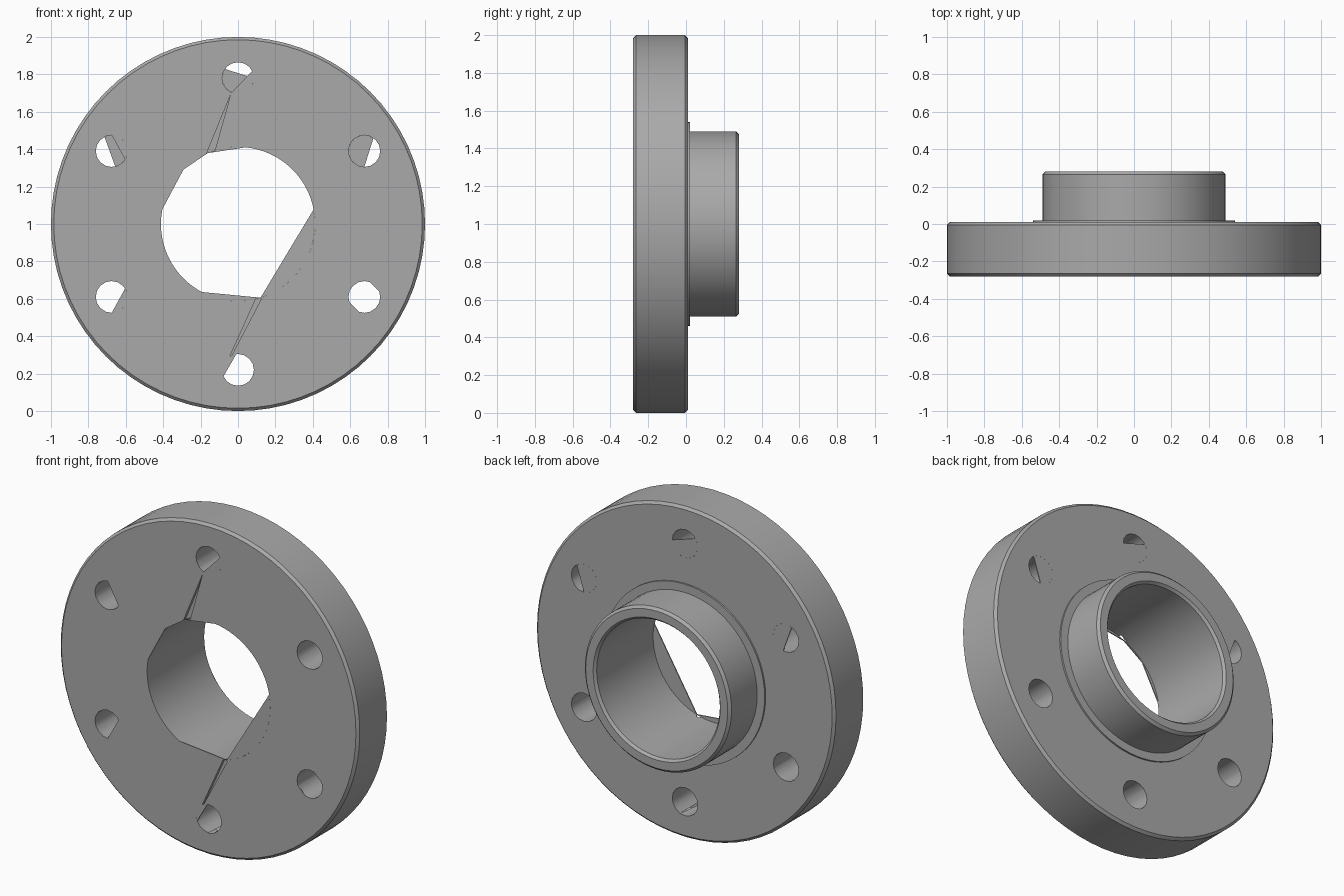
import bpy, bmesh, math
from mathutils import Matrix, Vector

cube = bpy.data.objects.get("Cube")
if cube:
    bpy.data.objects.remove(cube, do_unlink=True)

FRONT, BACK = -0.28, 0.01
BORE, BOLT, PITCH = 0.412, 0.085, 0.78

steel = bpy.data.materials.new("grey_steel")
steel.use_nodes = True
GREY = (0.4, 0.4, 0.4, 1)
steel.diffuse_color = GREY
steel.node_tree.nodes["Principled BSDF"].inputs["Base Color"].default_value = GREY


def finish(name, bm, helper=False):
    bmesh.ops.recalc_face_normals(bm, faces=bm.faces)
    mesh = bpy.data.meshes.new(name)
    bm.to_mesh(mesh)
    bm.free()
    mesh.materials.append(steel)
    obj = bpy.data.objects.new(name, mesh)
    bpy.context.collection.objects.link(obj)
    obj.hide_render = helper
    return obj


def prism(bm, points, y0, y1):
    """Extrude an (x, z) outline along y; z is given about the centre."""
    face = bm.faces.new([bm.verts.new((x, y0, z + 1)) for x, z in points])
    new = bmesh.ops.extrude_face_region(bm, geom=[face])["geom"]
    moved = [v for v in new if isinstance(v, bmesh.types.BMVert)]
    bmesh.ops.translate(bm, verts=moved, vec=(0, y1 - y0, 0))


def arc(centre, radius, start, end, steps):
    angles = [math.radians(start + (end - start) * i / steps) for i in range(steps + 1)]
    return [(centre[0] + radius * math.cos(a), centre[1] + radius * math.sin(a)) for a in angles]


def bolt_centre(degrees):
    a = math.radians(degrees)
    return PITCH * math.cos(a), PITCH * math.sin(a)


# Flange and hub: one turned profile of (radius, depth)
profile = [(BORE, FRONT), (0.985, FRONT), (1, -0.265), (1, -0.005), (0.985, BACK),
           (0.54, BACK), (0.54, 0.02), (0.49, 0.02), (0.49, 0.265), (0.475, 0.28),
           (0.425, 0.28), (BORE, 0.265)]
bm = bmesh.new()
verts = [bm.verts.new((r, y, 1)) for r, y in profile]
edges = [bm.edges.new((v, verts[(i + 1) % len(verts)])) for i, v in enumerate(verts)]
bmesh.ops.spin(bm, geom=verts + edges, cent=(0, 0, 1), axis=(0, 1, 0),
               angle=math.tau, steps=72)
bmesh.ops.remove_doubles(bm, verts=bm.verts, dist=0.0005)
flange = finish("hubbed_flange", bm)

# Bolt holes and the two narrow front grooves
bm = bmesh.new()
for k in range(6):
    prism(bm, arc(bolt_centre(30 + 60 * k), BOLT, 0, 337.5, 15), -0.4, 0.1)
holes = finish("bolt_hole_cutter", bm, True)
bm = bmesh.new()
prism(bm, [(-0.04, 0.69), (-0.175, 0.36), (-0.13, 0.37)], -0.4, FRONT + 0.02)
prism(bm, [(-0.085, -0.80), (0.125, -0.40), (0.10, -0.39)], -0.4, FRONT + 0.02)
grooves = finish("groove_cutter", bm, True)
for cutter in (holes, grooves):
    mod = flange.modifiers.new(cutter.name, "BOOLEAN")
    mod.operation = "DIFFERENCE"
    mod.solver = "EXACT"
    mod.object = cutter
bpy.context.view_layer.objects.active = flange
flange.select_set(True)
for mod in list(flange.modifiers):
    bpy.ops.object.modifier_apply(modifier=mod.name)
bpy.ops.object.shade_smooth_by_angle(angle=math.radians(30))
for cutter in (holes, grooves):
    bpy.data.objects.remove(cutter, do_unlink=True)

# Thin webs that straighten part of the bore mouth
bm = bmesh.new()
for start, end in [(-73, 11), (-118, -73), (135, 169), (113, 135), (84, 113)]:
    prism(bm, arc((0, 0), BORE, start, end, 12), FRONT, FRONT + 0.006)
finish("bore_front_webs", bm)

# Thin webs over parts of the bolt holes: position angle, arc start, arc end
front_webs = [(90, -114, 27), (150, -32, 90), (210, -90, 32), (270, 96, 204),
              (330, 200, 250), (330, 20, 70)]
back_webs = [(90, 145, 360), (30, 55, 270), (150, -77, 117)]
for name, webs, y0, y1 in [("bolt_front_webs", front_webs, FRONT, FRONT + 0.006),
                           ("bolt_back_webs", back_webs, BACK - 0.006, BACK)]:
    bm = bmesh.new()
    for place, start, end in webs:
        prism(bm, arc(bolt_centre(place), BOLT, start, end, 10), y0, y1)
    finish(name, bm)
